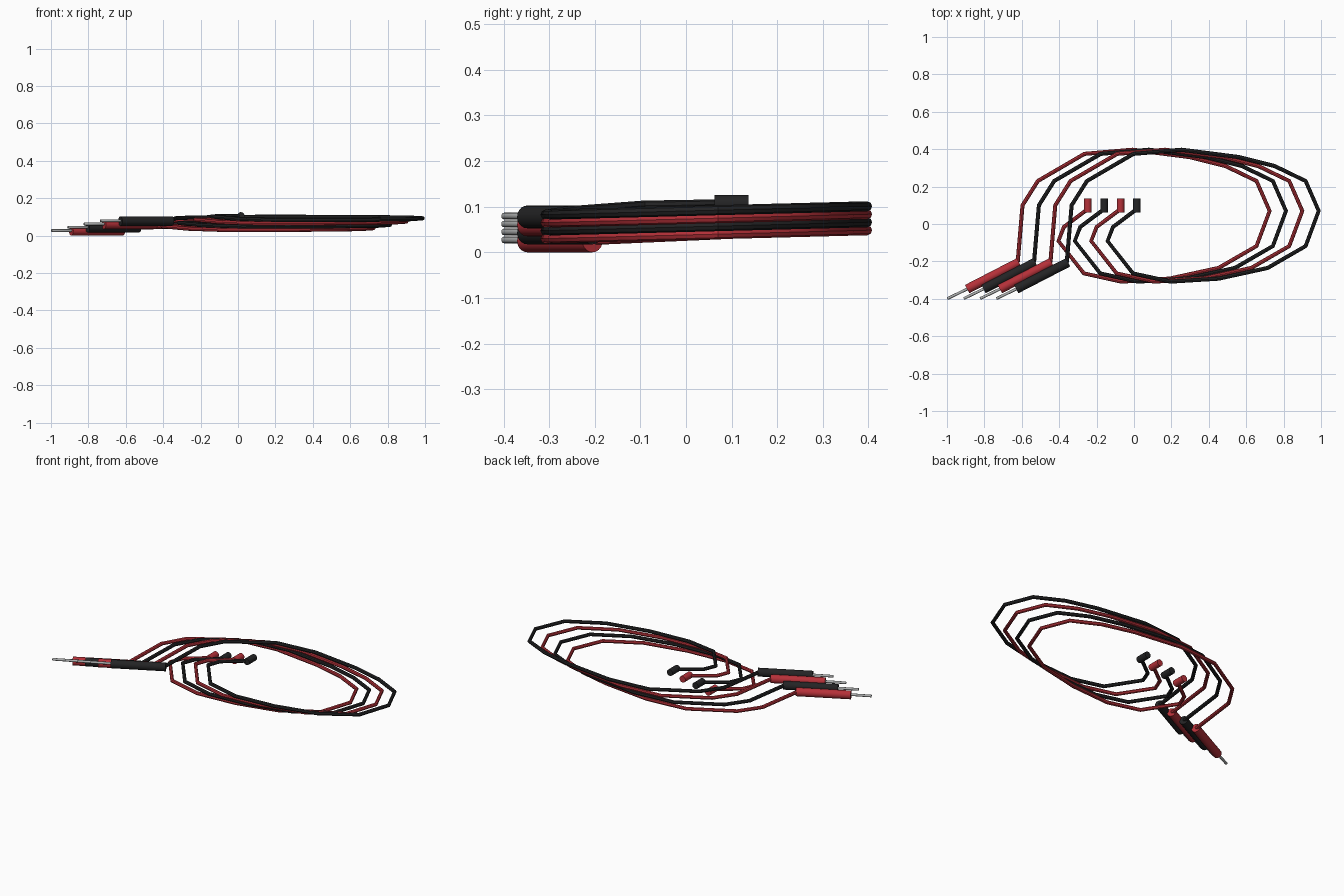
import bpy, math
from mathutils import Vector

if "Cube" in bpy.data.objects:
    bpy.data.objects.remove(bpy.data.objects["Cube"])


def material(name, rgb):
    m = bpy.data.materials.new(name)
    m.diffuse_color = (*rgb, 1)
    m.use_nodes = True
    m.node_tree.nodes["Principled BSDF"].inputs["Base Color"].default_value = m.diffuse_color
    return m


RED = material("red_rubber", (0.46, 0.03, 0.04))
BLACK = material("black_rubber", (0.017, 0.017, 0.018))
METAL = material("steel", (0.42, 0.43, 0.43))


def finish(ob, mat, angle):
    ob.data.materials.clear()
    ob.data.materials.append(mat)
    bpy.ops.object.select_all(action='DESELECT')
    ob.select_set(True)
    bpy.context.view_layer.objects.active = ob
    bpy.ops.object.shade_smooth_by_angle(angle=math.radians(angle))


def rod(name, a, b, r, mat, sides=20, bevel=0.0):
    a, b = Vector(a), Vector(b)
    bpy.ops.mesh.primitive_cylinder_add(vertices=sides, radius=r, depth=(b - a).length,
                                        location=(a + b) / 2)
    ob = bpy.context.object
    ob.name = name
    ob.rotation_euler = (b - a).to_track_quat('Z', 'Y').to_euler()
    if bevel:
        mod = ob.modifiers.new("rounded_ends", 'BEVEL')
        mod.width, mod.segments = bevel, 2
        mod.limit_method, mod.angle_limit = 'ANGLE', math.radians(50)
        bpy.ops.object.modifier_apply(modifier=mod.name)
    finish(ob, mat, 40)


def wire(name, pts, r, mat):
    cu = bpy.data.curves.new(name, 'CURVE')
    cu.dimensions = '3D'
    cu.bevel_depth, cu.bevel_resolution, cu.use_fill_caps = r, 2, True
    sp = cu.splines.new('POLY')
    sp.points.add(len(pts) - 1)
    for p, co in zip(sp.points, pts):
        p.co = (*co, 1)
    ob = bpy.data.objects.new(name, cu)
    bpy.context.collection.objects.link(ob)
    bpy.ops.object.select_all(action='DESELECT')
    ob.select_set(True)
    bpy.context.view_layer.objects.active = ob
    bpy.ops.object.convert(target='MESH')
    finish(bpy.context.object, mat, 40)


# Path of the lowest lead, seen from above, from probe handle to plug
LOOP = [(-0.622, -0.205), (-0.596, 0.10), (-0.514, 0.23), (-0.265, 0.375), (-0.008, 0.397),
        (0.297, 0.358), (0.489, 0.31), (0.655, 0.23), (0.725, 0.07), (0.655, -0.118),
        (0.452, -0.235), (0.19, -0.292), (-0.067, -0.308)]
path = [(x, y, 0.038 + 0.026 * y) for x, y in LOOP]
path[0] = (-0.622, -0.205, 0.027)
# Free end rises a little to the plug
path += [(-0.268, -0.264, 0.037), (-0.404, -0.091, 0.050), (-0.375, -0.016, 0.051),
         (-0.247, 0.08, 0.053)]

STEP = Vector((0.0875, 0, 0.0175))
for i in range(4):
    o = STEP * i
    mat, colour = ((RED, "red"), (BLACK, "black"))[i % 2]
    tag = f"{colour}_{i // 2 + 1}"
    wire(f"wire_{tag}", [Vector(p) + o for p in path], 0.011, mat)
    # probe handle and bare metal tip
    rod(f"probe_handle_{tag}", Vector((-0.615, -0.205, 0.025)) + o,
        Vector((-0.892, -0.348, 0.025)) + o, 0.025, mat)
    rod(f"probe_tip_{tag}", Vector((-0.88, -0.342, 0.027)) + o,
        Vector((-0.998, -0.399, 0.027)) + o, 0.0075, METAL, 12, 0.002)
    # plug on the inner end
    rod(f"plug_{tag}", Vector((-0.247, 0.062, 0.053)) + o,
        Vector((-0.247, 0.137, 0.053)) + o, 0.02, mat)
